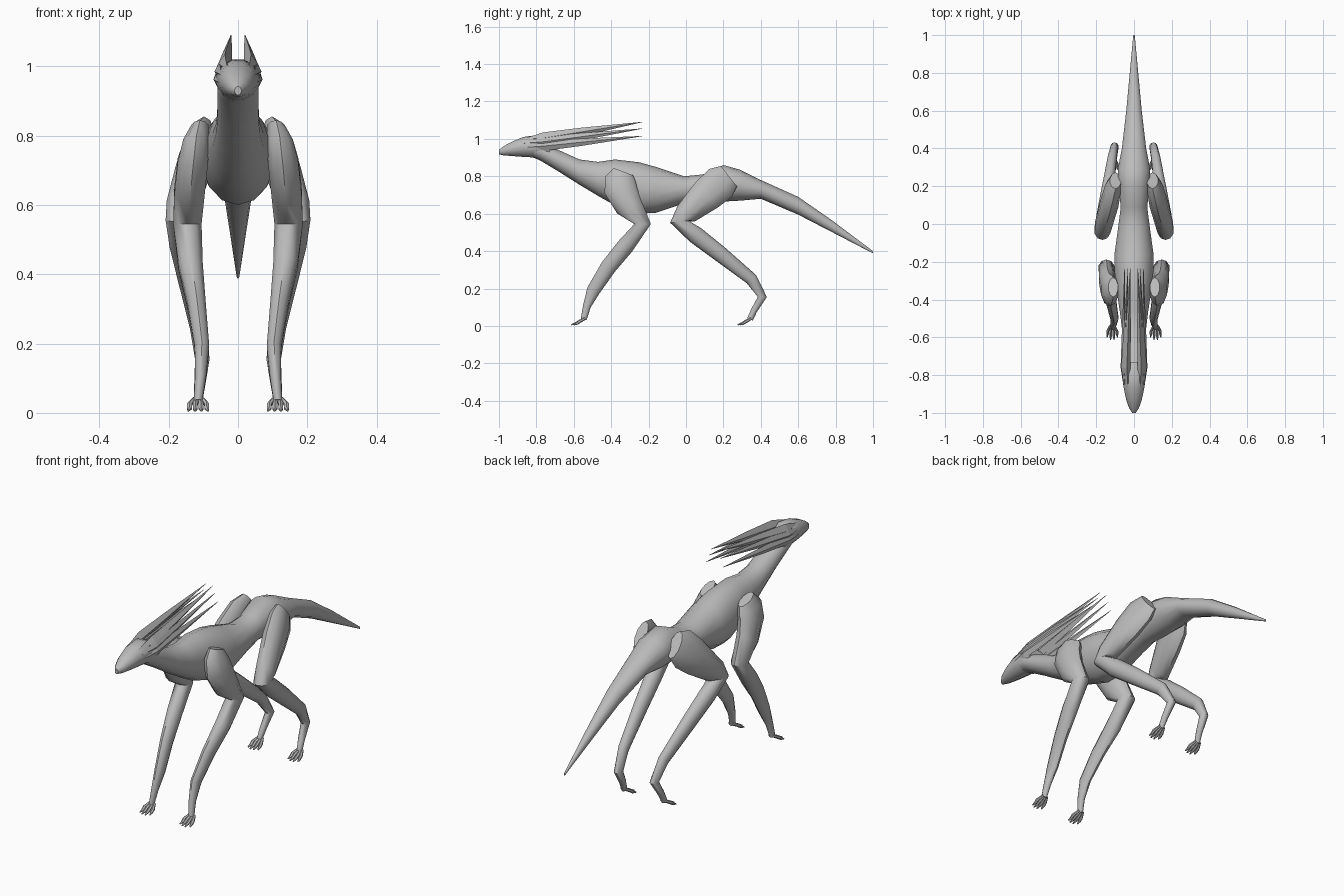
import bpy, bmesh, math
from mathutils import Vector

grey = bpy.data.materials.new("plain grey")
grey.diffuse_color = (0.5, 0.5, 0.5, 1)


def loft(name, rings, sides, smooth=40):
    """Skin a list of (centre, x radius, cross radius, cross direction) rings."""
    bm = bmesh.new()
    loops = []
    for c, rx, rc, d in rings:
        loop = []
        for i in range(sides):
            a = 2 * math.pi * (i + 0.5) / sides if sides > 4 else math.pi * i / 2
            loop.append(bm.verts.new(c + Vector((math.cos(a) * rx, 0, 0)) + d * math.sin(a) * rc))
        loops.append(loop)
    for a, b in zip(loops, loops[1:]):
        for i in range(sides):
            j = (i + 1) % sides
            bm.faces.new((a[i], a[j], b[j], b[i]))
    bm.faces.new(loops[0])
    bm.faces.new(loops[-1])
    bmesh.ops.recalc_face_normals(bm, faces=bm.faces)
    mesh = bpy.data.meshes.new(name)
    bm.to_mesh(mesh)
    bm.free()
    mesh.materials.append(grey)
    ob = bpy.data.objects.new(name, mesh)
    bpy.context.collection.objects.link(ob)
    bpy.ops.object.select_all(action='DESELECT')
    ob.select_set(True)
    bpy.context.view_layer.objects.active = ob
    if smooth:
        bpy.ops.object.shade_smooth_by_angle(angle=math.radians(smooth))
    return ob


def upright(name, slices, sides=14, smooth=40):
    """Slices are (y, bottom z, top z, half width), cut square to y."""
    return loft(name, [(Vector((0, y, (b + t) / 2)), w, (t - b) / 2, Vector((0, 0, 1)))
                       for y, b, t, w in slices], sides, smooth)


def limb(name, points, side, sides=10, smooth=45):
    """Points are (x, y, z, x radius, side-view radius); rings follow the path."""
    cs = [Vector((side * p[0], p[1], p[2])) for p in points]
    rings = []
    for i, p in enumerate(points):
        t = Vector((0, 0, 0))
        if i > 0:
            t += (cs[i] - cs[i - 1]).normalized()
        if i < len(cs) - 1:
            t += (cs[i + 1] - cs[i]).normalized()
        rings.append((cs[i], p[3], p[4], Vector((0, -t.z, t.y)).normalized()))
    return loft(name, rings, sides, smooth)


# Neck, torso and tail in one skin
upright("body", [
    (-0.84, 0.91, 0.985, 0.050), (-0.78, 0.885, 0.985, 0.060),
    (-0.68, 0.825, 0.94, 0.060), (-0.57, 0.755, 0.89, 0.064),
    (-0.47, 0.695, 0.877, 0.076), (-0.38, 0.645, 0.89, 0.090),
    (-0.25, 0.60, 0.875, 0.106), (-0.16, 0.605, 0.85, 0.106),
    (-0.01, 0.655, 0.80, 0.085), (0.09, 0.67, 0.81, 0.072),
    (0.20, 0.665, 0.86, 0.085), (0.29, 0.67, 0.835, 0.088),
    (0.40, 0.68, 0.78, 0.066), (0.60, 0.595, 0.69, 0.042),
    (0.78, 0.502, 0.565, 0.025), (1.00, 0.388, 0.400, 0.004)])

# Head with a blunt beak-like snout
upright("head", [
    (-1.00, 0.917, 0.942, 0.010), (-0.975, 0.911, 0.962, 0.027),
    (-0.93, 0.907, 0.987, 0.043), (-0.87, 0.902, 1.012, 0.056),
    (-0.80, 0.898, 1.022, 0.064), (-0.73, 0.90, 0.99, 0.058)], 12)

FRONT = [(0.110, -0.335, 0.825, 0.026, 0.055), (0.120, -0.350, 0.785, 0.040, 0.083),
         (0.130, -0.350, 0.730, 0.046, 0.088), (0.140, -0.305, 0.640, 0.046, 0.074),
         (0.146, -0.232, 0.545, 0.043, 0.044), (0.137, -0.325, 0.425, 0.037, 0.046),
         (0.120, -0.415, 0.315, 0.028, 0.043), (0.104, -0.495, 0.190, 0.022, 0.036),
         (0.108, -0.530, 0.105, 0.017, 0.021), (0.115, -0.547, 0.035, 0.013, 0.016)]
HIND = [(0.098, 0.230, 0.800, 0.030, 0.070), (0.112, 0.185, 0.765, 0.044, 0.096),
        (0.130, 0.110, 0.700, 0.050, 0.090), (0.160, 0.000, 0.600, 0.048, 0.062),
        (0.167, -0.035, 0.557, 0.044, 0.050), (0.158, 0.050, 0.487, 0.041, 0.047),
        (0.140, 0.180, 0.387, 0.034, 0.043), (0.115, 0.350, 0.250, 0.025, 0.033),
        (0.103, 0.408, 0.155, 0.022, 0.024), (0.110, 0.365, 0.085, 0.017, 0.017),
        (0.115, 0.342, 0.035, 0.013, 0.016)]

# Mane blades: height at root, root x, half width, half height, tip x, tip z
BLADES = [(1.005, 0.038, 0.020, 0.030, 0.020, 1.090),
          (0.985, 0.054, 0.014, 0.026, 0.032, 1.055),
          (0.962, 0.057, 0.014, 0.026, 0.050, 1.015)]

for side, tag in ((-1, "left"), (1, "right")):
    limb("front_leg_" + tag, FRONT, side)
    limb("hind_leg_" + tag, HIND, side)

    # Four slender toes fanning out from each foot
    for foot, y in (("front", -0.547), ("hind", 0.342)):
        for k in range(4):
            off = (k - 1.5) * 0.0165
            x, reach = 0.115 + off, 0.072 - 0.012 * abs(k - 1.5)
            limb(f"{foot}_toe_{tag}_{k + 1}", [
                (0.115 + off * 0.5, y + 0.008, 0.040, 0.006, 0.007),
                (x, y - 0.022, 0.024, 0.008, 0.009),
                (x, y - reach * 0.65, 0.013, 0.008, 0.007),
                (x + off * 0.15, y - reach, 0.006, 0.003, 0.003)], side, 6)

    # Long swept-back blades behind the brow
    for k, (z, x, w, h, tx, tz) in enumerate(BLADES):
        limb(f"mane_blade_{tag}_{k + 1}", [
            (x - 0.006, -0.865, z - 0.008, 0.004, 0.005),
            (x, -0.76, z, w, h),
            (x * 0.6 + tx * 0.4, -0.56, z * 0.62 + tz * 0.38, w * 0.7, h * 0.75),
            (tx, -0.235, tz, 0.001, 0.001)], side, 4, 0)
